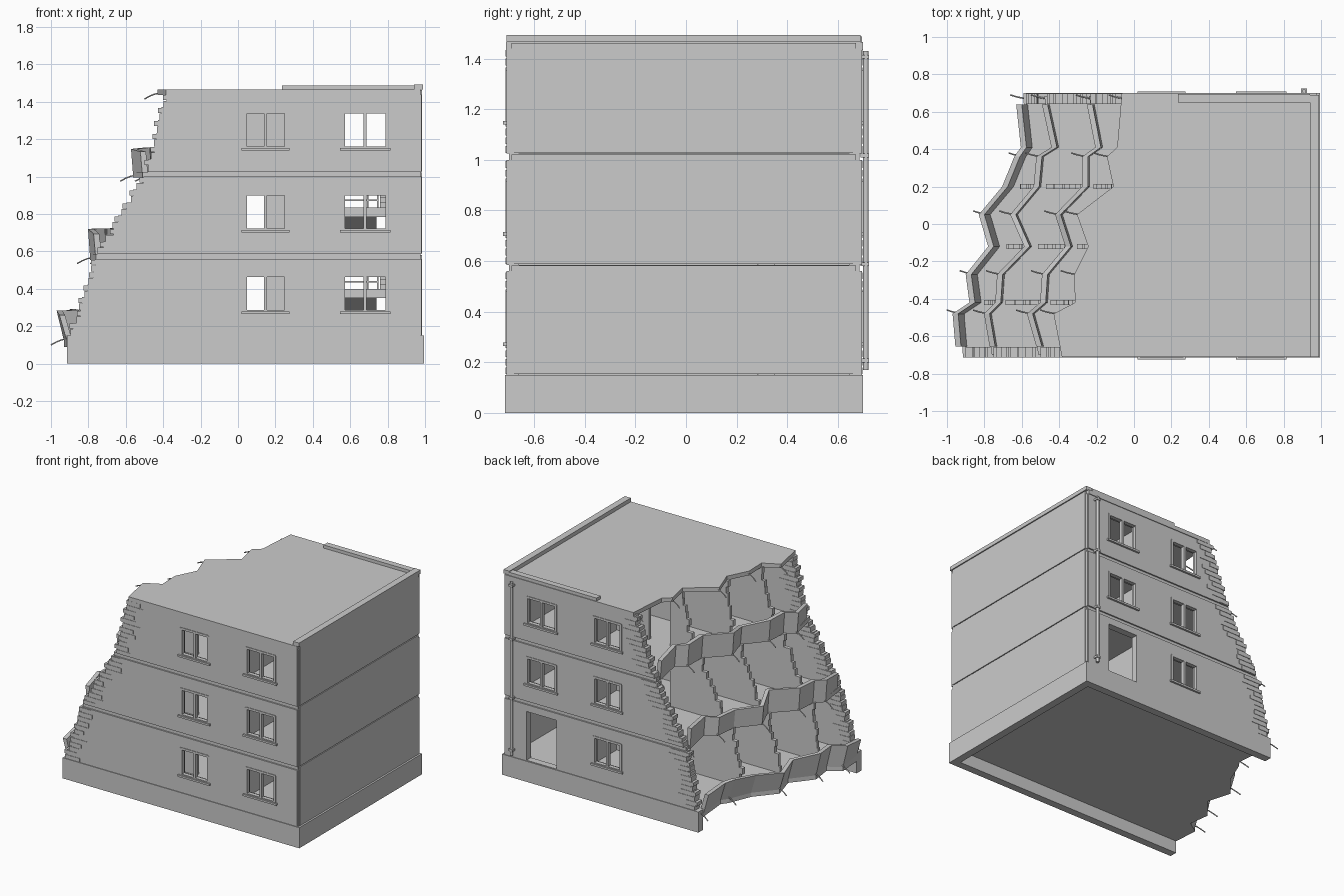
import bpy, bmesh, random
from mathutils import Vector

random.seed(4)
if "Cube" in bpy.data.objects:
    bpy.data.objects.remove(bpy.data.objects["Cube"])

concrete = bpy.data.materials.new("grey_concrete")
concrete.use_nodes = True
GREY = (0.6, 0.6, 0.6, 1)
concrete.diffuse_color = GREY
concrete.node_tree.nodes["Principled BSDF"].inputs["Base Color"].default_value = GREY


def finish(name, bm):
    bmesh.ops.recalc_face_normals(bm, faces=bm.faces)
    mesh = bpy.data.meshes.new(name)
    bm.to_mesh(mesh)
    bm.free()
    mesh.materials.append(concrete)
    obj = bpy.data.objects.new(name, mesh)
    bpy.context.collection.objects.link(obj)
    return obj


def boxes(name, spans):
    """One object from (x0, x1, y0, y1, z0, z1) boxes."""
    bm = bmesh.new()
    for x0, x1, y0, y1, z0, z1 in spans:
        vs = bmesh.ops.create_cube(bm, size=1)["verts"]
        bmesh.ops.scale(bm, vec=(x1 - x0, y1 - y0, z1 - z0), verts=vs)
        bmesh.ops.translate(bm, vec=((x0 + x1) / 2, (y0 + y1) / 2, (z0 + z1) / 2), verts=vs)
    return finish(name, bm)


def prism(name, pts, a, b, axis):
    """Extrude a 2D outline from a to b along x, y or z."""
    place = {"x": lambda p: (a, p[0], p[1]), "y": lambda p: (p[0], a, p[1]),
             "z": lambda p: (p[0], p[1], a)}[axis]
    bm = bmesh.new()
    face = bm.faces.new([bm.verts.new(place(p)) for p in pts])
    new = bmesh.ops.extrude_face_region(bm, geom=[face])["geom"]
    shift = Vector([b - a if axis == c else 0 for c in "xyz"])
    bmesh.ops.translate(bm, vec=shift, verts=[v for v in new if isinstance(v, bmesh.types.BMVert)])
    return finish(name, bm)


def cut(obj, spans):
    """Cut box openings out of a wall."""
    cutter = boxes("opening_cutter", spans)
    cutter.hide_render = True
    mod = obj.modifiers.new("openings", "BOOLEAN")
    mod.object, mod.solver = cutter, "EXACT"
    dg = bpy.context.evaluated_depsgraph_get()
    mesh = bpy.data.meshes.new_from_object(obj.evaluated_get(dg))
    obj.modifiers.clear()
    obj.data = mesh
    bpy.data.objects.remove(cutter)


def ragged(x0, x1, z0, z1, rows):
    """Stepped broken edge running from bottom to top."""
    pts, h = [], (z1 - z0) / rows
    for i in range(rows):
        x = x0 + (x1 - x0) * i / (rows - 1) + random.uniform(-.012, .012) + .012 * (i % 2)
        pts += [(x, z0 + i * h), (x, z0 + (i + 1) * h)]
    return pts


# Broken slab edges, one row of x values per level, sharing the same y values
EDGE_Y = [.69, .41, .36, .20, .05, -.12, -.27, -.42, -.48, -.69]
EDGE_X = [[-.59, -.565, -.60, -.665, -.79, -.74, -.86, -.84, -.93, -.915],
          [-.48, -.43, -.51, -.525, -.65, -.575, -.72, -.73, -.79, -.76],
          [-.24, -.195, -.265, -.265, -.41, -.355, -.48, -.49, -.56, -.51],
          [-.065, -.09, -.145, -.11, -.305, -.245, -.32, -.315, -.43, -.385]]
LEVELS = [.15, .585, 1.025, 1.465]
THICK = [.06, .03, .03, .03]
FRONT, BACK, T = -.71, .695, .05

# Plinth
boxes("plinth_front", [(-.915, .995, -.715, -.66, 0, .15)])
boxes("plinth_back", [(-.59, .995, .645, .70, 0, .15)])
boxes("plinth_side", [(.94, .995, -.66, .645, 0, .15)])

# Floors, roof, low broken walls and bent bars along each broken edge
for n, (xs, z) in enumerate(zip(EDGE_X, LEVELS)):
    edge = list(zip(xs, EDGE_Y))
    roof = n == 3
    lo, hi = (-.712, .70) if roof else (-.70, .685)
    outline = [(xs[0], hi)] + edge[1:-1] + [(xs[-1], lo), (.975, lo), (.975, hi)]
    prism("roof_slab" if roof else f"floor_slab_{n}", outline, z - THICK[n], z, "z")

    if not roof:
        lean = -.04 if n == 0 else -.012
        bm, rings = bmesh.new(), []
        for x, y in edge:
            y = max(-.655, min(.64, y))
            top = z + random.uniform(.10, .145)
            rings.append([bm.verts.new(p) for p in (
                (x, y, z - .03), (x + .03, y, z - .03),
                (x + .03 + lean, y, top), (x + lean, y, top))])
        for a, b in zip(rings, rings[1:]):
            for i in range(4):
                j = (i + 1) % 4
                bm.faces.new((a[i], a[j], b[j], b[i]))
        bm.faces.new(rings[0])
        bm.faces.new(rings[-1])
        finish(f"broken_low_wall_{n}", bm)

    curve = bpy.data.curves.new(f"bent_bars_{n}", "CURVE")
    curve.dimensions, curve.bevel_depth, curve.bevel_resolution = "3D", .004, 1
    curve.materials.append(concrete)
    for i in (0, 2, 4, 6, 8):
        x, y = edge[i]
        y -= .02 if i == 0 else 0
        s = curve.splines.new("POLY")
        s.points.add(4)
        for k, p in enumerate(s.points):
            t = k / 4
            p.co = (x + .04 - .11 * t, y + .02 * t * t, z - .015 - .035 * t * t, 1)
    bpy.context.collection.objects.link(bpy.data.objects.new(curve.name, curve))

# Storeys
WINDOWS = [(.035, .26), (.56, .80)]
for n in range(3):
    z0, z1 = LEVELS[n], LEVELS[n + 1] - .025
    wz0, wz1 = z0 + .125, z0 + .325
    for side, y0, y1, i in (("front", FRONT, FRONT + T, -1), ("back", BACK - T, BACK, 0)):
        xa = EDGE_X[n][i] + .02
        xb = EDGE_X[n + 1][i] + (.0 if n == 2 else -.0) - .015
        edge = ragged(xa, xb, z0, z1, 12)
        wall = prism(f"{side}_wall_{n}", edge + [(.975, z1), (.975, z0)], y0, y1, "y")
        door = side == "back" and n == 0
        cut(wall, [(a, b, y0 - .05, y1 + .05, z0 + .005 if door and a > .5 else wz0,
                    z0 + .36 if door and a > .5 else wz1) for a, b in WINDOWS])

        # Loose bricks along the break
        spans = []
        for k in range(12):
            x, za = edge[2 * k]
            x -= .02 * (k % 2)
            spans.append((x, x + random.uniform(.07, .15), y0 - .003, y1 + .003,
                          za + .003, edge[2 * k + 1][1] - .005))
        boxes(f"{side}_broken_bricks_{n}", spans)

        # Window frames and sills
        out = -1 if side == "front" else 1
        face = FRONT if out < 0 else BACK
        for a, b in WINDOWS:
            if door and a > .5:
                continue
            m, w = (a + b) / 2, .012
            ya, yb = sorted((face + out * .004, face - out * .025))
            frame = [(a - .004, a + w, ya, yb, wz0, wz1), (b - w, b + .004, ya, yb, wz0, wz1),
                     (a, b, ya, yb, wz1 - w, wz1 + .004), (a, b, ya, yb, wz0, wz0 + w),
                     (m - .008, m + .008, ya, yb, wz0, wz1)]
            boxes(f"{side}_window_frame_{n}", frame)
            ya, yb = sorted((face + out * .014, face - out * .02))
            boxes(f"{side}_window_sill_{n}", [(a - .015, b + .015, ya, yb, wz0 - .01, wz0 + .004)])

    # Blank side wall panel and corner strips
    boxes(f"side_wall_{n}", [(.935, .985, -.69, .672, z0 + .003, z1 + .022)])
    boxes(f"side_corners_{n}", [(.94, .98, -.705, -.68, z0, z1), (.94, .98, .66, .69, z0, z1)])

    # Room partitions with broken ends and doorways
    for i in (3, 5, 7):
        y = EDGE_Y[i]
        edge = ragged(EDGE_X[n][i] + .05, EDGE_X[n + 1][i] - .01, z0, z1, 9)
        end = -.03 if i == 7 else .42
        wall = prism(f"partition_{n}_{i}", edge + [(end, z1), (end, z0)], y - .013, y + .013, "y")
        if i == 3 or (i == 5 and n < 2):
            cut(wall, [(-.02, .15, y - .1, y + .1, z0 - .01, z0 + .34)])
    boxes(f"stair_partition_{n}", [(.41, .435, -.66, .645, z0, z1)])

# Stairs with a half landing
STEPS = 7
for n in range(2):
    z, mid = LEVELS[n], LEVELS[n] + .25
    boxes(f"stair_landing_{n}", [(.435, .935, -.34, -.10, mid - .05, mid)])
    for x0, x1, ya, yb, za, zb in ((.50, .74, .35, -.10, z, mid), (.76, .935, -.10, .35, mid, z + .435)):
        dy, dz = (yb - ya) / STEPS, (zb - za) / STEPS
        pts = []
        for k in range(STEPS):
            pts += [(ya + k * dy, za + k * dz), (ya + k * dy, za + (k + 1) * dz)]
        pts += [(yb, zb), (yb, zb - .04), (ya + dy, za)]
        prism(f"stair_flight_{n}", pts, x0, x1, "x")
    boxes(f"stair_rail_{n}", [(.742, .752, -.12, -.11, mid, mid + .12), (.69, .697, -.12, -.11, mid, mid + .12),
                              (.44, .752, -.12, -.11, mid + .035, mid + .042)])

# Parapet
boxes("parapet_side", [(.942, .99, -.71, .69, 1.465, 1.493)])
boxes("parapet_back", [(.235, .942, .65, .695, 1.465, 1.488)])

# Drain pipe with brackets
bm = bmesh.new()
bmesh.ops.create_cone(bm, cap_ends=True, segments=12, radius1=.011, radius2=.011, depth=1.26)
bmesh.ops.translate(bm, vec=(.91, .711, .80), verts=bm.verts)
pipe = finish("drain_pipe", bm)
for poly in pipe.data.polygons:
    poly.use_smooth = len(poly.vertices) == 4
boxes("pipe_brackets", [(.894, .926, .69, .724, z, z + .015) for z in (.2, .58, 1.01, 1.4)])

# Small table left in the ground floor room
boxes("table", [(-.33, -.16, .02, .14, .28, .295)]
      + [(x, x + .012, y, y + .012, .15, .28) for x in (-.32, -.182) for y in (.03, .118)])
